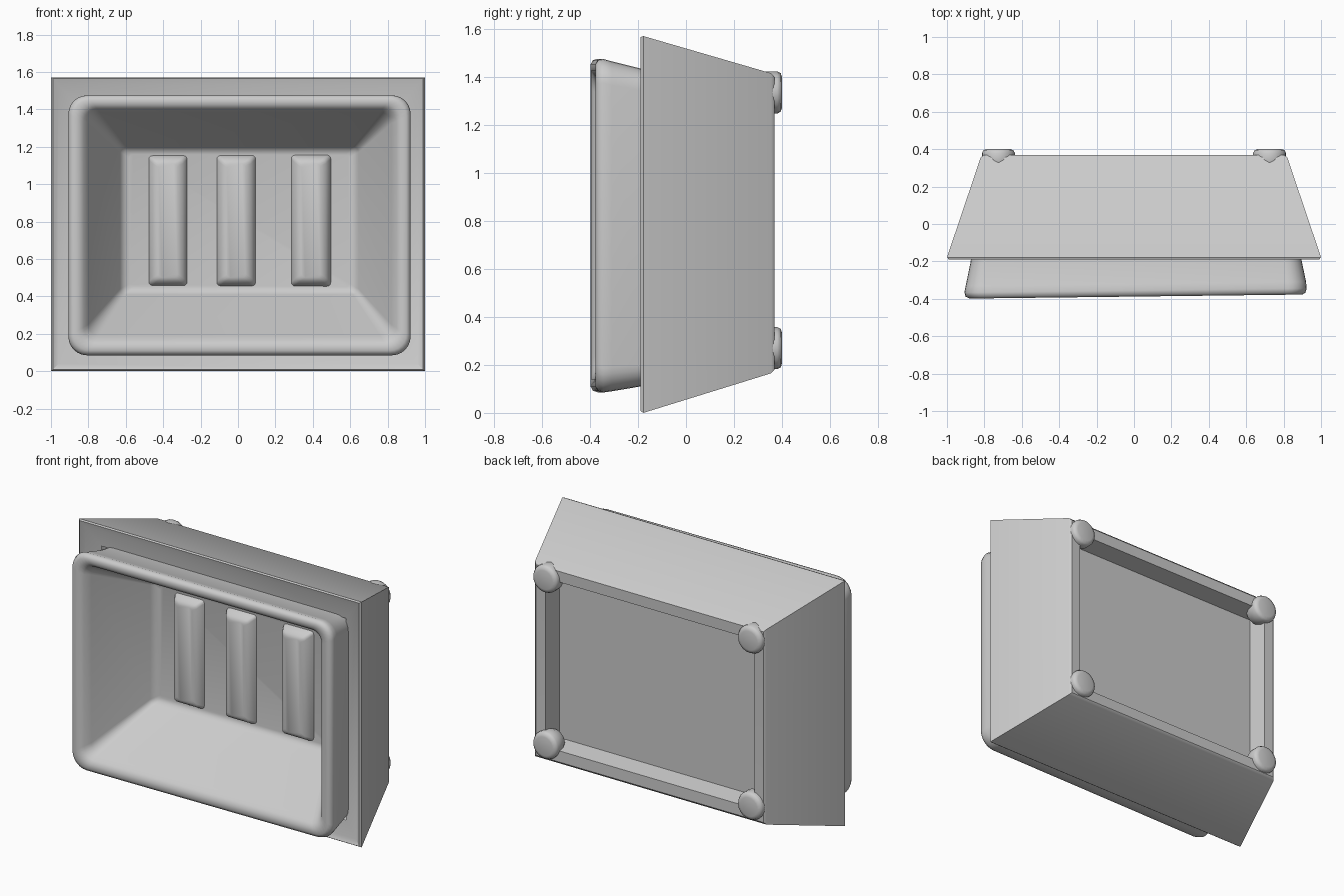
import bpy, bmesh, math

if "Cube" in bpy.data.objects:
    bpy.data.objects.remove(bpy.data.objects["Cube"])


def ring_points(x0, x1, z0, z1, y, r, segs, skew):
    """Rounded rectangle in the XZ plane; segs=0 gives sharp corners."""
    pts = []
    for i, (cx, cz) in enumerate([(x1 - r, z1 - r), (x0 + r, z1 - r),
                                  (x0 + r, z0 + r), (x1 - r, z0 + r)]):
        for k in range(segs + 1):
            a = math.pi / 2 * (i + (k / segs if segs else 0.5))
            x = cx + r * math.cos(a)
            pts.append((x, y + skew * x, cz + r * math.sin(a)))
    return pts


def loft(name, rings, segs=0, cap_start=False, cap_end=True, skew=0.0, angle=35):
    bm = bmesh.new()
    loops = [[bm.verts.new(p) for p in ring_points(*r, segs, skew)] for r in rings]
    n = len(loops[0])
    for a, b in zip(loops, loops[1:]):
        for i in range(n):
            j = (i + 1) % n
            bm.faces.new((a[i], a[j], b[j], b[i]))
    if cap_start:
        bm.faces.new(list(reversed(loops[0])))
    if cap_end:
        bm.faces.new(loops[-1])
    bmesh.ops.remove_doubles(bm, verts=bm.verts, dist=1e-5)
    bmesh.ops.recalc_face_normals(bm, faces=bm.faces)
    mesh = bpy.data.meshes.new(name)
    bm.to_mesh(mesh)
    bm.free()
    obj = bpy.data.objects.new(name, mesh)
    bpy.context.collection.objects.link(obj)
    bpy.ops.object.select_all(action='DESELECT')
    obj.select_set(True)
    bpy.context.view_layer.objects.active = obj
    bpy.ops.object.shade_smooth_by_angle(angle=math.radians(angle))
    return obj


# Tapered housing and basin in one continuous shell:
# back recess, back rim, tapered sides, front flange
housing = [
    (-0.86, 0.87, 0.13, 1.42, -0.15, 0),
    (-0.96, 0.96, 0.04, 1.53, -0.175, 0),
    (-0.99, 0.99, 0.008, 1.565, -0.19, 0),
    (-1.00, 1.00, 0.00, 1.57, -0.178, 0),
    (-0.82, 0.82, 0.165, 1.415, 0.355, 0),
    (-0.805, 0.805, 0.18, 1.40, 0.368, 0),
    (-0.74, 0.74, 0.25, 1.33, 0.365, 0),
    (-0.72, 0.72, 0.27, 1.31, 0.25, 0),
]
loft("housing", housing)

# Basin: outer collar, rounded lip, sloping inner walls, floor
basin = [
    (-0.865, 0.885, 0.12, 1.43, -0.13, 0.09),
    (-0.875, 0.895, 0.11, 1.435, -0.20, 0.09),
    (-0.90, 0.92, 0.09, 1.465, -0.32, 0.10),
    (-0.907, 0.923, 0.085, 1.475, -0.355, 0.10),
    (-0.90, 0.917, 0.092, 1.47, -0.378, 0.10),
    (-0.88, 0.90, 0.11, 1.452, -0.388, 0.09),
    (-0.85, 0.87, 0.14, 1.425, -0.386, 0.08),
    (-0.825, 0.845, 0.165, 1.405, -0.37, 0.07),
    (-0.80, 0.82, 0.19, 1.385, -0.33, 0.06),
    (-0.63, 0.645, 0.41, 1.20, 0.02, 0.03),
    (-0.61, 0.625, 0.425, 1.185, 0.045, 0.025),
    (-0.58, 0.595, 0.45, 1.16, 0.052, 0.02),
]
loft("basin", basin, segs=6, skew=0.012, angle=50)

# Three upright ridges on the basin floor
for i, x in enumerate((-0.375, -0.01, 0.39)):
    ridge = [(x - w, x + w, 0.45 + e, 1.16 - e, y, 0.02)
             for w, e, y in ((0.11, 0.0, 0.07), (0.10, 0.01, 0.04),
                             (0.08, 0.03, 0.005), (0.05, 0.05, -0.005))]
    loft(f"floor_ridge_{i + 1}", ridge, segs=3, angle=50)

# Round feet on the four back corners
for sx in (-1, 1):
    for z in (0.27, 1.335):
        x = sx * 0.725
        foot = [(x - r, x + r, z - r, z + r, y, r)
                for r, y in ((0.07, 0.29), (0.088, 0.33), (0.088, 0.38),
                             (0.08, 0.395), (0.06, 0.401))]
        loft(f"back_foot_{'left' if sx < 0 else 'right'}_{'low' if z < 1 else 'high'}",
             foot, segs=5, cap_start=True, angle=50)
